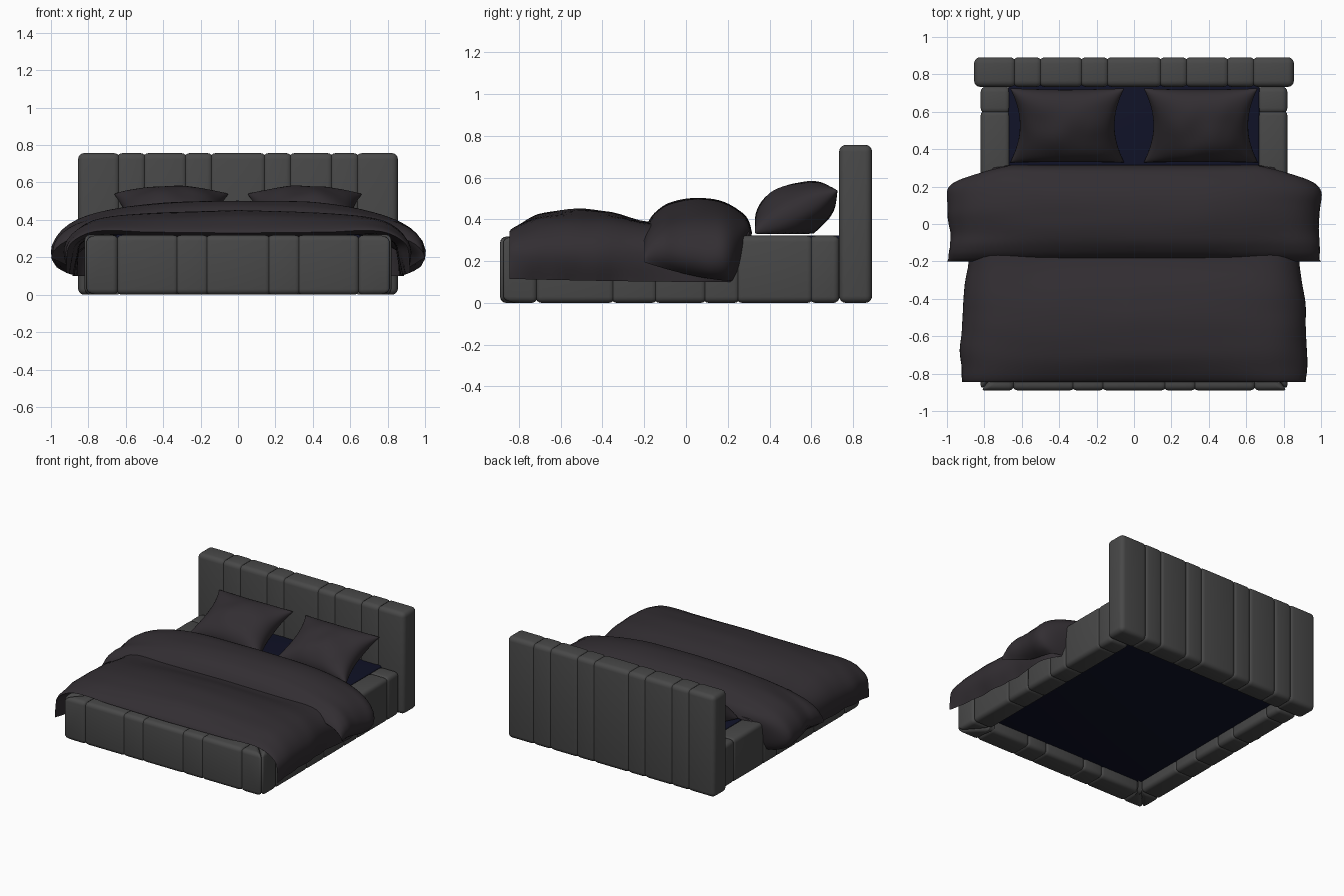
import bpy, bmesh, math
from mathutils import Vector, noise

if "Cube" in bpy.data.objects:
    bpy.data.objects.remove(bpy.data.objects["Cube"])


def material(name, rgb):
    m = bpy.data.materials.new(name)
    m.diffuse_color = (*rgb, 1)
    m.use_nodes = True
    m.node_tree.nodes["Principled BSDF"].inputs["Base Color"].default_value = m.diffuse_color
    return m


FABRIC = material("grey_upholstery", (0.065, 0.065, 0.065))
LINEN = material("dark_linen", (0.032, 0.027, 0.032))
NAVY = material("navy_cover", (0.005, 0.006, 0.02))


def finish(bm, name, mat, angle=60):
    bmesh.ops.recalc_face_normals(bm, faces=bm.faces)
    me = bpy.data.meshes.new(name)
    bm.to_mesh(me)
    bm.free()
    ob = bpy.data.objects.new(name, me)
    bpy.context.collection.objects.link(ob)
    me.materials.append(mat)
    bpy.ops.object.select_all(action='DESELECT')
    ob.select_set(True)
    bpy.context.view_layer.objects.active = ob
    bpy.ops.object.shade_smooth_by_angle(angle=math.radians(angle))
    return ob


def prism(bm, foot, z0, z1, r):
    """Rounded upright block on a polygon footprint."""
    part = bmesh.new()
    vs = [part.verts.new((x, y, z0)) for x, y in foot]
    face = part.faces.new(vs)
    up = bmesh.ops.extrude_face_region(part, geom=[face])['geom']
    for v in up:
        if isinstance(v, bmesh.types.BMVert):
            v.co.z = z1
    bmesh.ops.recalc_face_normals(part, faces=part.faces)
    bmesh.ops.bevel(part, geom=part.edges[:], offset=r, segments=4, profile=0.5, affect='EDGES')
    tmp = bpy.data.meshes.new("tmp")
    part.to_mesh(tmp)
    part.free()
    bm.from_mesh(tmp)
    bpy.data.meshes.remove(tmp)


def panels(name, cuts, rect, z1, r=0.03, extra=()):
    """Row of padded panels that press into each other, leaving shallow seams."""
    bm = bmesh.new()
    last = len(cuts) - 2
    for i, (a, b) in enumerate(zip(cuts, cuts[1:])):
        prism(bm, rect(a - (.01 if i else 0), b + (.01 if i < last else 0)), 0.0, z1, r)
    for foot in extra:
        prism(bm, foot, 0.0, z1, r)
    return finish(bm, name, FABRIC)


def curve(knots, t):
    """Smooth interpolation through (t, value, ...) knots, giving a list."""
    n = len(knots)
    i = max(k for k in range(n - 1) if knots[k][0] <= t or k == 0)
    a, b = knots[i], knots[i + 1]
    h = b[0] - a[0]
    s = min(max((t - a[0]) / h, 0), 1)

    def slope(k, c):
        p, q = knots[max(k - 1, 0)], knots[min(k + 1, n - 1)]
        return (q[c] - p[c]) / (q[0] - p[0]) * h
    return [(2*s**3 - 3*s*s + 1) * a[c] + (s**3 - 2*s*s + s) * slope(i, c)
            + (3*s*s - 2*s**3) * b[c] + (s**3 - s*s) * slope(i + 1, c) for c in range(1, len(a))]


def padded(name, nu, nv, point):
    """Closed soft sheet: an outer and an inner grid welded along the rim."""
    bm = bmesh.new()
    for side in (1, -1):
        g = [[bm.verts.new(point(-math.cos(math.pi * i / nu), -math.cos(math.pi * j / nv), side))
              for j in range(nv + 1)] for i in range(nu + 1)]
        for i in range(nu):
            for j in range(nv):
                bm.faces.new((g[i][j], g[i + 1][j], g[i + 1][j + 1], g[i][j + 1]))
    bmesh.ops.remove_doubles(bm, verts=bm.verts, dist=1e-4)
    return finish(bm, name, LINEN, 80)


def draped(name, profile, puff, flare, hem, back_cut):
    """Blanket over the bed. profile: (t, x, z, thickness); puff: (y, factor)."""
    y0, y1 = puff[0][0], puff[-1][0]

    def point(u, v, side):
        w = (v + 1) / 2
        y = y0 + (y1 - y0) * w
        t = math.asin(max(-1, min(1, u))) / (math.pi / 2)
        sx, t = (-1 if t < 0 else 1), abs(t)
        end = 1 - hem * (1 - w) ** 2
        x, z, _ = curve(profile, t * end)
        thick = curve(profile, t)[2]
        xa, za, _ = curve(profile, max(t * end - 0.01, 0))
        xb, zb, _ = curve(profile, min(t * end + 0.01, 1))
        nrm = Vector((-(zb - za), xb - xa)).normalized()
        f = max(curve(puff, y)[0], 0)
        d = max(thick, 0) * f * (1 if side > 0 else -0.35)
        x += nrm.x * d
        z += nrm.y * d
        # flared front corners, tucked back corners and fabric wrinkles
        drop = max(0, (t - 0.55) / 0.45)
        x += flare * min(1, drop * 1.6) * v * v * (1 - 3 * w ** 8)
        wr = noise.noise(Vector((sx * x * 2.5, y * 9, z * 3))) * 0.018 * min(1, f * 2) * (0.25 + drop)
        return (sx * (x + wr * drop), y - back_cut * w ** 3 * drop ** 1.5, z + wr * (1 - drop))
    return padded(name, 56, 40, point)


# Headboard of vertical padded channels
panels("headboard", [-.855, -.64, -.5, -.28, -.142, .142, .28, .5, .64, .855],
       lambda a, b: [(a, .733), (b, .733), (b, .891), (a, .891)], .757, .033)

# Footboard with mitred corners
X, XI, Y, YI = .82, .66, -.89, -.72
panels("footboard", [-.65, -.325, -.165, .165, .325, .65],
       lambda a, b: [(a, Y), (b, Y), (b, YI), (a, YI)], .318,
       extra=[[(s * X, Y), (s * .64, Y), (s * .64, YI + .01), (s * XI, YI + .01)]
              for s in (-1, 1)])

# Side rails
for s, label in ((-1, "left"), (1, "right")):
    panels(label + "_rail", [YI, -.35, -.145, .09, .25, .6, .735],
           lambda a, b: [(s * XI, a), (s * X, a), (s * X, b), (s * XI, b)], .322,
           extra=[[(s * X, Y), (s * X, YI + .01), (s * XI, YI + .01)]])

# Mattress and base filling the frame, recessed underneath
bm = bmesh.new()
prism(bm, [(-.67, -.74), (.67, -.74), (.67, .745), (-.67, .745)], .08, .322, .01)
finish(bm, "mattress", NAVY)

# Duvet draped over the foot of the bed
draped("duvet",
       [(0, 0, .33, .12), (.4, .48, .335, .1), (.62, .74, .34, .065), (.75, .845, .285, .05),
        (.87, .865, .2, .045), (1, .87, .1, 0)],
       [(-.845, 0), (-.835, .14), (-.795, .4), (-.7, .8), (-.53, 1), (-.36, .88), (-.195, .5),
        (.25, .25), (.31, 0)], .05, .02, .06)

# Turned-back fold across the middle
draped("duvet_fold",
       [(0, 0, .34, .165), (.35, .4, .34, .155), (.5, .6, .335, .135), (.68, .8, .3, .115),
        (.8, .89, .24, .105), (.9, .91, .175, .08), (1, .885, .105, 0)],
       [(-.2, 0), (-.185, .25), (-.15, .55), (-.08, .84), (.065, 1), (.185, .87), (.28, .5),
        (.305, .25), (.315, 0)], .09, .13, .08)

# Two plump pillows leaning on the headboard
TILT = math.radians(27)
for s, label in ((-1, "left"), (1, "right")):
    def pillow_point(u, v, side):
        x = u * .305 * (1 - .17 * (1 - v * v))
        l = v * .222 * (1 - .08 * (1 - u * u))
        d = side * .132 * (max(0, 1 - u * u) * max(0, 1 - v * v)) ** .45 * (1 - .12 * v)
        d *= 1 + .12 * noise.noise(Vector((x * 7 + s * 3, l * 7, 0)))
        y = .527 + l * math.cos(TILT) - d * math.sin(TILT)
        z = .437 + l * math.sin(TILT) + d * math.cos(TILT)
        return (s * .357 + x, min(max(y, .33), .735), max(z, .326 + .01 * (z + .2)))
    padded(label + "_pillow", 28, 24, pillow_point)
